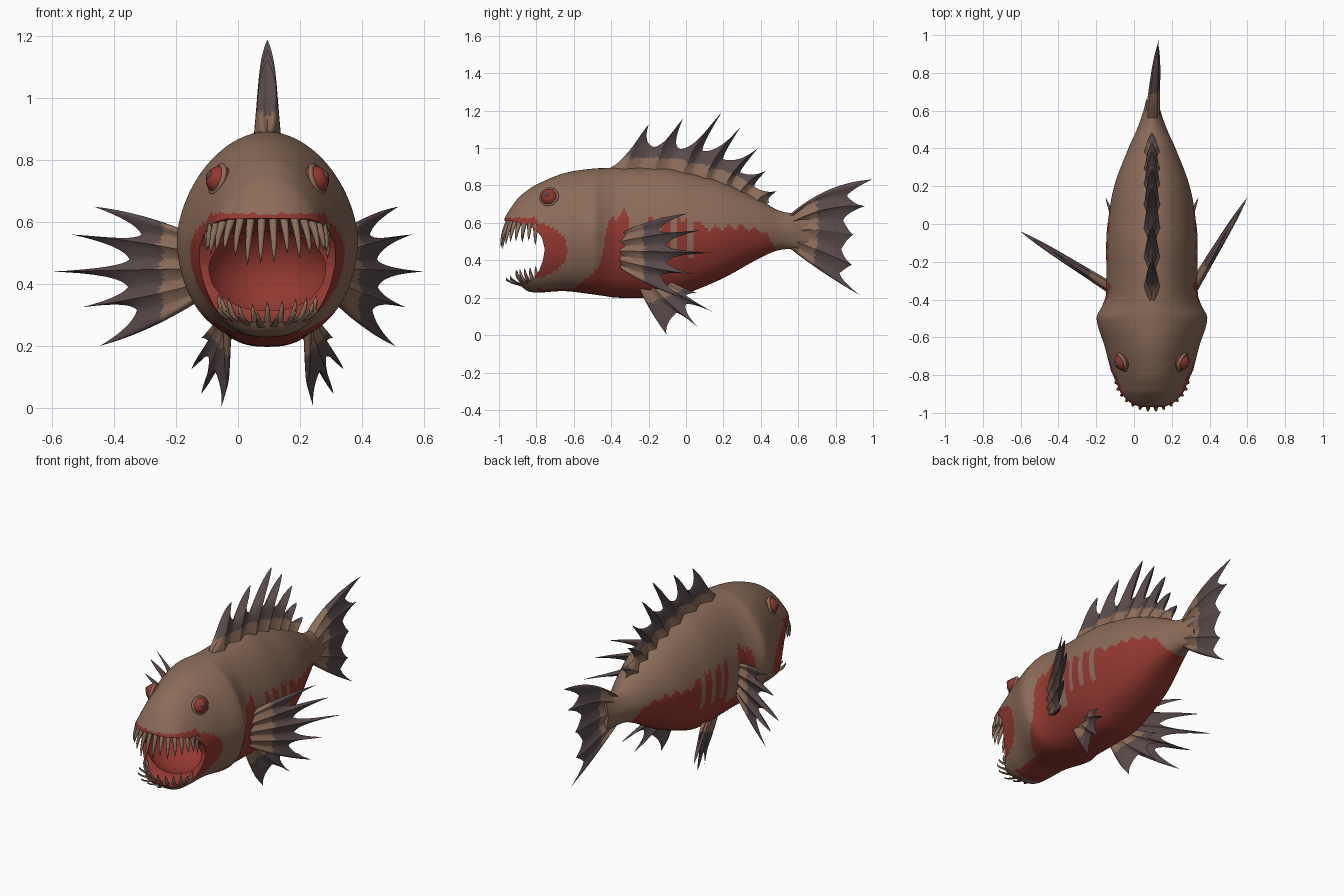
import bpy, bmesh, math, random
from mathutils import Vector

if "Cube" in bpy.data.objects:
    bpy.data.objects.remove(bpy.data.objects["Cube"])

random.seed(4)
CX = 0.095  # body centre line


def mat(name, c):
    m = bpy.data.materials.new(name)
    m.diffuse_color = (*c, 1)
    m.use_nodes = True
    m.node_tree.nodes["Principled BSDF"].inputs["Base Color"].default_value = m.diffuse_color
    return m


BROWN = mat("brown skin", (0.26, 0.15, 0.102))
RED = mat("red flesh", (0.29, 0.04, 0.03))
DARK = mat("dark fin", (0.1, 0.068, 0.07))
TOOTH = mat("tan tooth", (0.27, 0.17, 0.115))
MATS = [BROWN, RED, DARK, TOOTH]


def make(name, verts, faces, idx, angle=50):
    me = bpy.data.meshes.new(name)
    me.from_pydata([tuple(v) for v in verts], [], faces)
    for m in MATS:
        me.materials.append(m)
    for p in me.polygons:
        p.material_index = idx if isinstance(idx, int) else idx[p.index]
    bm = bmesh.new()
    bm.from_mesh(me)
    bmesh.ops.remove_doubles(bm, verts=bm.verts, dist=1e-5)
    bmesh.ops.recalc_face_normals(bm, faces=bm.faces)
    bm.to_mesh(me)
    bm.free()
    ob = bpy.data.objects.new(name, me)
    bpy.context.collection.objects.link(ob)
    smooth(ob, angle)
    return ob


def smooth(ob, angle=50):
    bpy.ops.object.select_all(action='DESELECT')
    ob.select_set(True)
    bpy.context.view_layer.objects.active = ob
    bpy.ops.object.shade_smooth_by_angle(angle=math.radians(angle))


def curve(table, y, k, soft=True):
    """Interpolate column k of a table keyed on its first column."""
    n = len(table)
    i = 0
    while i < n - 2 and y > table[i + 1][0]:
        i += 1

    def slope(j):
        a, b = table[max(j - 1, 0)], table[min(j + 1, n - 1)]
        return (b[k] - a[k]) / (b[0] - a[0])
    p, q = table[i], table[i + 1]
    h = q[0] - p[0]
    t = min(max((y - p[0]) / h, 0), 1)
    if not soft:
        return p[k] + (q[k] - p[k]) * t
    return ((2*t**3 - 3*t*t + 1) * p[k] + (t**3 - 2*t*t + t) * h * slope(i)
            + (3*t*t - 2*t**3) * q[k] + (t**3 - t*t) * h * slope(i + 1))


# Body: y, top, bottom, half width
BODY = [(-.97, .625, .585, .06), (-.95, .66, .5, .125), (-.9, .73, .3, .185), (-.86, .765, .243, .2),
        (-.8, .805, .228, .212), (-.65, .866, .235, .25), (-.5, .89, .218, .293), (-.43, .893, .208, .262),
        (-.37, .895, .2, .243), (-.1, .89, .2, .242), (0, .87, .222, .235), (.2, .815, .305, .2),
        (.4, .72, .415, .125), (.5, .665, .455, .08), (.6, .65, .458, .045), (.66, .66, .45, .03)]
# Upper limit of the red belly
BELLY = [(-.8, .245), (-.6, .25), (-.46, .36), (-.42, .6), (-.33, .66), (-.28, .62), (.05, .62),
         (.1, .57), (.3, .58), (.42, .55), (.49, .46), (.5, .2)]


def body_colour(c):
    y, z = c.y, c.z
    if ((y + .82) / .185)**2 + ((z - .455) / .148)**2 < 1 or (y < -.8 and .5 < z < .628):
        return 1
    wave = .012 * math.sin(y * 90) if y > -.5 else 0
    if -.8 < y < .5 and z < curve(BELLY, y, 1, False) + wave:
        if y > -.31 and y < -.2 and z > .36:
            return 0  # bare patch around the pectoral root
        return 0 if -.31 < y < .08 and z > .42 and math.sin(y * 75) > .3 else 1
    return 0


N, R = 190, 100
verts, faces = [], []
for i in range(N):
    y = -.97 + 1.63 * i / (N - 1)
    top, bot, w = (curve(BODY, y, k) for k in (1, 2, 3))
    for j in range(R):
        a = 2 * math.pi * j / R
        c, s = math.cos(a), math.sin(a)
        x = w * c * (1 - .12 * s) if s > 0 else w * math.copysign(abs(c)**.78, c)
        verts.append(Vector((CX + x, y, (top + bot) / 2 + s * (top - bot) / 2)))
for i in range(N - 1):
    for j in range(R):
        k = (j + 1) % R
        faces.append((i*R + j, i*R + k, (i+1)*R + k, (i+1)*R + j))
faces += [tuple(range(R)), tuple(range((N-1)*R, N*R))]
cols = [body_colour(sum((verts[v] for v in f), Vector()) / len(f)) for f in faces]
body = make("body", verts, faces, cols)

# Mouth: a side-profile cut for the gape, then a rounded throat
GAPE = [(-1.1, .615), (-.93, .61), (-.85, .59), (-.8, .56), (-.77, .52), (-.755, .46), (-.765, .4),
        (-.785, .345), (-.815, .3), (-.845, .28), (-1.1, .26)]
n = len(GAPE)
gv = [Vector((CX + s * .4, y, z)) for s in (-1, 1) for y, z in GAPE]
gf = [tuple(range(n)), tuple(range(n, 2*n))] + [(i, (i+1) % n, n + (i+1) % n, n + i) for i in range(n)]
gape = make("gape_cutter", gv, gf, 1)
bpy.ops.mesh.primitive_uv_sphere_add(segments=40, ring_count=24, radius=1, location=(CX, -.68, .445))
throat = bpy.context.object
throat.name = "throat_cutter"
throat.scale = (.205, .2, .17)
for m in MATS:
    throat.data.materials.append(m)
for p in throat.data.polygons:
    p.material_index = 1
bpy.context.view_layer.update()
for cutter in (gape, throat):
    cutter.hide_render = True
    b = body.modifiers.new("mouth", 'BOOLEAN')
    b.operation, b.solver, b.object = 'DIFFERENCE', 'EXACT', cutter
    bpy.context.view_layer.objects.active = body
    bpy.ops.object.modifier_apply(modifier=b.name)
    bpy.data.objects.remove(cutter)
smooth(body, 40)


def fin(name, rays, place, normal, thick, dark, tip_first, bow=(0, 0, 0), S=8, M=18):
    """Spiny fin: rays alternate tips and valleys, each (base u, base v, edge u, edge v)."""
    rays = [(Vector(r[:2]), Vector(r[2:])) for r in rays]
    strip = []
    for i in range(len(rays) - 1):
        first_tip = (i % 2 == 0) == tip_first
        (tb, te), (vb, ve) = (rays[i], rays[i+1]) if first_tip else (rays[i+1], rays[i])
        ratio = min(1, (ve - vb).length / (te - tb).length)
        ctrl = ve.lerp(tb + (te - tb) * ratio * 1.12, .78)
        for k in range(S + (i == len(rays) - 2)):
            s = 1 - k / S if first_tip else k / S
            e = ve * (1-s)**2 + ctrl * 2*s*(1-s) + te * s*s
            strip.append((vb.lerp(tb, s), e, s))
    verts, faces, cols, L = [], [], [], len(strip)
    n = Vector(normal).normalized()
    for side in (1, -1):
        for i, (b, e, s) in enumerate(strip):
            f = i / (L - 1)
            c = (b + e) / 2 + Vector((bow[0], bow[1] * (1-f) + bow[2] * f))
            rim = min(1, min(i, L - 1 - i) / 4)**.6
            for j in range(M + 1):
                v = j / M
                p = b * (1-v)**2 + c * 2*v*(1-v) + e * v*v
                h = thick * (1 - .6 * v) * (1 - v**8) * (.4 + .6 * s) * (.1 + .9 * rim)
                verts.append(Vector(place(p.x, p.y)) + n * (side * h))
    W, off = M + 1, L * (M + 1)

    def tint(i, j):
        return 2 if (strip[i][1] - strip[i][0]).length * (j + .5) / M > dark else 0
    for o in (0, off):
        for i in range(L - 1):
            for j in range(M):
                faces.append((o + i*W + j, o + (i+1)*W + j, o + (i+1)*W + j + 1, o + i*W + j + 1))
                cols.append(tint(i, j))
    for i in (0, L - 1):  # close the two end edges
        for j in range(M):
            faces.append((i*W + j, i*W + j + 1, off + i*W + j + 1, off + i*W + j))
            cols.append(tint(i, j))
    return make(name, verts, faces, cols, 60)


def back(y):
    return curve(BODY, y, 1) - .03


# Dorsal fin: base y, edge y, edge z
D = [(-.43, -.42, .885), (-.33, -.2, 1.125), (-.25, -.17, 1.005), (-.18, -.016, 1.157), (-.1, -.03, .995),
     (-.03, .19, 1.19), (.04, .09, .985), (.09, .29, 1.11), (.15, .2, .94), (.2, .385, 1.0), (.25, .29, .87),
     (.28, .43, .88), (.33, .37, .79), (.37, .485, .77), (.42, .45, .705)]
fin("dorsal_fin", [(b, back(b), y, z) for b, y, z in D], lambda u, v: (CX, u, v), (1, 0, 0),
    .045, .085, False, (-.03, .02, .015))

# Tail fin, bending slightly to one side
T = [(.56, .65, .995, .832), (.56, .625, .86, .745), (.56, .6, .957, .69), (.56, .58, .84, .615),
     (.56, .555, .895, .536), (.56, .53, .83, .46), (.56, .51, .888, .375), (.56, .49, .82, .33),
     (.56, .46, .93, .213)]
fin("tail_fin", T, lambda u, v: (CX + .08 * max(0, u - .55), u, v), (1, 0, 0), .04, .155, True, (-.02, .075, -.005))

# Pectoral fins: distance outwards, height
P = [(0, .55, .72, .65), (0, .53, .4, .56), (0, .5, .87, .56), (0, .475, .48, .48), (0, .45, 1, .44),
     (0, .425, .49, .39), (0, .4, .8, .325), (0, .375, .43, .315), (0, .35, .68, .2)]
for name, (x0, y0), (dx, dy) in (("left_pectoral_fin", (-.12, -.34), (-.48, .3)),
                                 ("right_pectoral_fin", (.31, -.34), (.29, .48))):
    fin(name, P, lambda u, v: (x0 + dx * u, y0 + dy * u, v), (-dy, dx, 0), .03, .25, True, (0, .03, -.03))

# Pelvic fins: y and z in side view
V = [(-.26, .27, -.105, .005), (-.22, .27, -.05, .12), (-.19, .275, .06, .045), (-.17, .28, .0, .165),
     (-.15, .285, .14, .125), (-.13, .29, .0, .215), (-.11, .3, .06, .225)]
for side, name in ((-1, "left_pelvic_fin"), (1, "right_pelvic_fin")):
    fin(name, V, lambda u, v: (CX + side * max(.13, .19 + .4 * u), u, v), (1, -.3 * side, .1 * side),
        .022, .12, True, (-.02, 0, .0))


def teeth(name, count, spread, rx, y0, ry, z0, lift, length, up, lean, rad):
    """Row of curved spikes set round a jaw arc."""
    verts, faces = [], []
    for i in range(count):
        a = math.radians(spread) * (2 * i / (count - 1) - 1)
        out = Vector((math.sin(a), -math.cos(a), 0))
        p = Vector((CX + rx * math.sin(a), y0 - ry * math.cos(a), z0 + lift * (1 - math.cos(a))))
        ln = length * random.uniform(.7, 1.1) * (.6 + .4 * math.cos(a))
        side = Vector((out.y, -out.x, 0))
        o = len(verts)
        for k in range(5):
            t = k / 4
            c = p + Vector((0, 0, up * ln * (t - .12))) + out * (lean * math.cos(a) * math.sin(t * 1.6))
            r = rad * (1 - t)**.6 + .0008
            verts += [c + (side * math.cos(b) + out * math.sin(b)) * r for b in (j * math.pi / 4 for j in range(8))]
        for k in range(4):
            faces += [(o + k*8 + j, o + k*8 + (j+1) % 8, o + k*8 + 8 + (j+1) % 8, o + k*8 + 8 + j) for j in range(8)]
        faces += [tuple(range(o, o + 8)), tuple(range(o + 32, o + 40))]
    make(name, verts, faces, 3)


teeth("upper_teeth", 16, 80, .19, -.775, .17, .605, -.03, .155, -1, .045, .014)
teeth("lower_teeth", 11, 70, .15, -.765, .095, .272, .06, .085, 1, .05, .012)
teeth("lower_outer_teeth", 8, 55, .14, -.77, .1, .265, .05, .055, 1, .095, .012)


# Eyes with lids and dark pupils
def ball(name, c, r, m):
    bpy.ops.mesh.primitive_uv_sphere_add(segments=24, ring_count=14, radius=r, location=c)
    bpy.context.object.name = name
    bpy.context.object.data.materials.append(m)
    smooth(bpy.context.object)


for side, name in ((-1, "left"), (1, "right")):
    c = Vector((CX + side * .152, -.728, .735))
    d = Vector((side * .85, -.35, .3)).normalized()
    ball(name + "_eye", c, .047, RED)
    ball(name + "_pupil", c + d * .034 + Vector((0, 0, .004)), .017, DARK)
    bpy.ops.mesh.primitive_torus_add(major_radius=.045, minor_radius=.009, major_segments=28, minor_segments=10,
                                     location=c + d * .01, rotation=d.to_track_quat('Z', 'Y').to_euler())
    bpy.context.object.name = name + "_eyelid"
    bpy.context.object.data.materials.append(BROWN)
    smooth(bpy.context.object)
